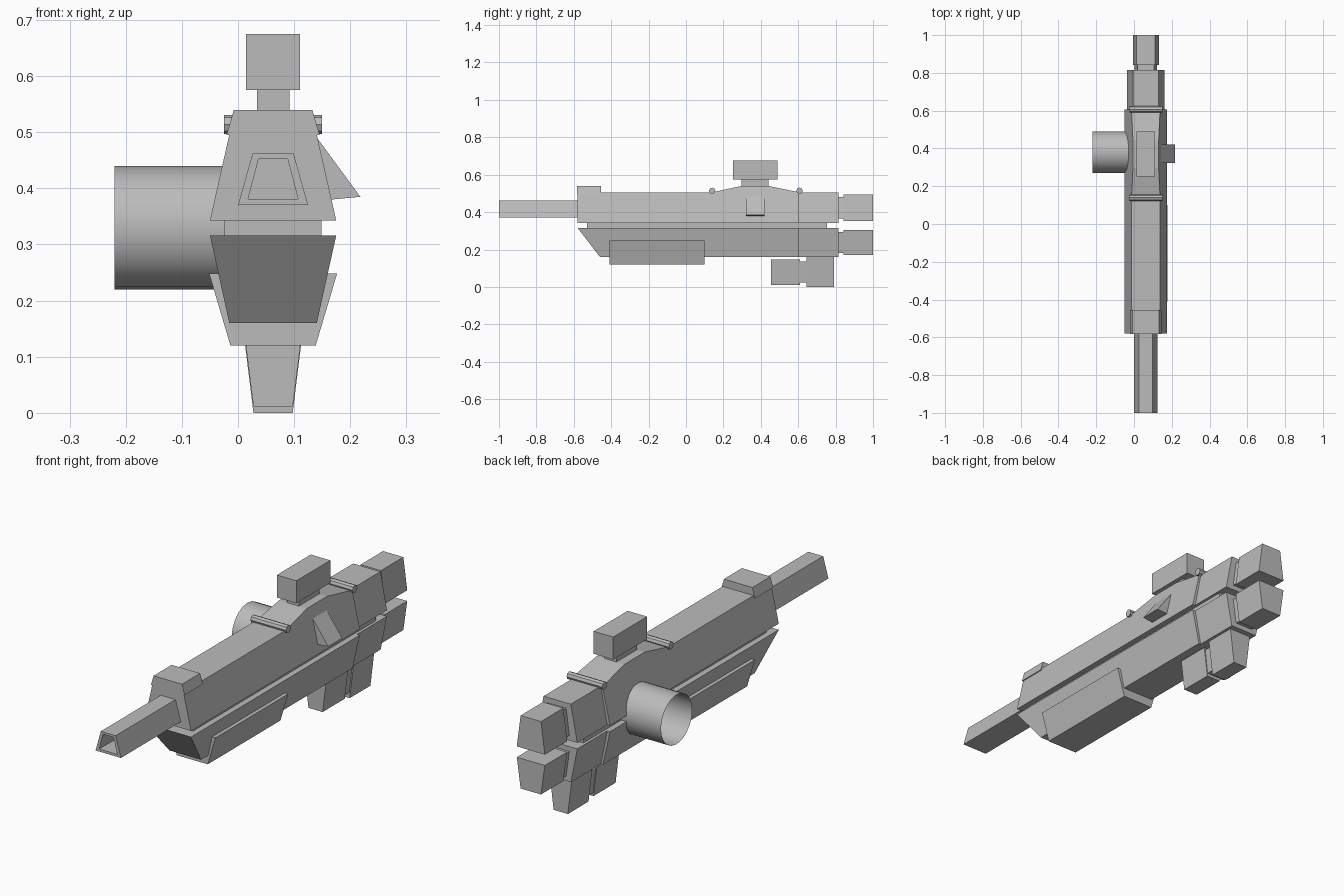
import bpy, bmesh, math

if "Cube" in bpy.data.objects:
    bpy.data.objects.remove(bpy.data.objects["Cube"])

CX = 0.0625  # centre line of the weapon body

mat = bpy.data.materials.new("grey_metal")
mat.diffuse_color = (0.5, 0.5, 0.5, 1)
mat.use_nodes = True
mat.node_tree.nodes["Principled BSDF"].inputs["Base Color"].default_value = mat.diffuse_color


def finish(name, bm, fix=True):
    if fix:
        bmesh.ops.recalc_face_normals(bm, faces=bm.faces)
    me = bpy.data.meshes.new(name)
    bm.to_mesh(me)
    bm.free()
    me.materials.append(mat)
    ob = bpy.data.objects.new(name, me)
    bpy.context.collection.objects.link(ob)
    return ob


def taper(name, profile, low, high):
    """Side profile (y, z) spread in x; half width runs linearly from low to high, each (z, half width)."""
    bm = bmesh.new()

    def hw(z):
        return low[1] + (high[1] - low[1]) * (z - low[0]) / (high[0] - low[0])
    left = [bm.verts.new((CX - hw(z), y, z)) for y, z in profile]
    right = [bm.verts.new((CX + hw(z), y, z)) for y, z in profile]
    bm.faces.new(left)
    bm.faces.new(right[::-1])
    n = len(profile)
    for i in range(n):
        j = (i + 1) % n
        bm.faces.new((left[i], right[i], right[j], left[j]))
    return finish(name, bm)


def block(name, y0, y1, z0, z1, w0, w1):
    return taper(name, [(y0, z0), (y1, z0), (y1, z1), (y0, z1)], (z0, w0), (z1, w1))


def tube(name, center, r, x0, x1, sides, caps):
    bm = bmesh.new()
    rings = []
    for x in (x0, x1):
        rings.append([bm.verts.new((x, center[0] + r * math.cos(2 * math.pi * i / sides),
                                    center[1] + r * math.sin(2 * math.pi * i / sides)))
                      for i in range(sides)])
    for i in range(sides):
        j = (i + 1) % sides
        f = bm.faces.new((rings[0][i], rings[0][j], rings[1][j], rings[1][i]))
        f.smooth = not caps
    if caps:
        bm.faces.new(rings[0][::-1])
        bm.faces.new(rings[1])
    else:
        bmesh.ops.recalc_face_normals(bm, faces=bm.faces)
        f = bm.faces[:][0]
        c = f.calc_center_median()
        if f.normal.y * (c.y - center[0]) + f.normal.z * (c.z - center[1]) < 0:
            bmesh.ops.reverse_faces(bm, faces=bm.faces)
    return finish(name, bm, caps)


# upper receiver with raised scope mount, and its slimmer rear section
taper("upper_body", [(-0.58, 0.343), (0.605, 0.343), (0.605, 0.506), (0.44, 0.54), (0.297, 0.54),
                     (0.14, 0.506), (-0.58, 0.506)], (0.343, 0.1125), (0.54, 0.068))
block("upper_rear", 0.6, 0.815, 0.343, 0.506, 0.099, 0.067)
block("front_sight", -0.582, -0.455, 0.495, 0.54, 0.083, 0.070)

# middle slab
block("middle_slab", -0.53, 0.755, 0.31, 0.35, 0.0865, 0.0865)

# lower receiver with sloped nose, and its slimmer rear section
taper("lower_body", [(-0.58, 0.316), (-0.46, 0.16), (0.605, 0.16), (0.605, 0.316)],
      (0.16, 0.078), (0.316, 0.1125))
block("lower_rear", 0.6, 0.815, 0.16, 0.316, 0.068, 0.099)

# stock pads with their necks
block("upper_stock_neck", 0.81, 0.85, 0.365, 0.482, 0.060, 0.044)
block("upper_stock_pad", 0.843, 1.0, 0.353, 0.495, 0.069, 0.050)
block("lower_stock_neck", 0.81, 0.85, 0.182, 0.294, 0.044, 0.060)
block("lower_stock_pad", 0.843, 1.0, 0.171, 0.305, 0.050, 0.069)

# underslung magazine
block("lower_magazine", -0.41, 0.10, 0.12, 0.248, 0.076, 0.114)

# grip blocks
block("rear_grip", 0.645, 0.79, 0.0, 0.162, 0.035, 0.055)
block("grip_link", 0.60, 0.65, 0.025, 0.137, 0.033, 0.046)
block("front_grip", 0.455, 0.61, 0.011, 0.147, 0.035, 0.052)

# hollow barrel
bm = bmesh.new()
section = [(0.0625, 0.37), (0.0365, 0.462)]
bore = [(0.0445, 0.381), (0.026, 0.452)]
loops = []
for y, ((w0, z0), (w1, z1)) in ((-0.57, section), (-1.0, section), (-1.0, bore), (-0.57, bore)):
    loops.append([bm.verts.new((CX + x, y, z))
                  for x, z in ((-w0, z0), (w0, z0), (w1, z1), (-w1, z1))])
for a, b in zip(loops, loops[1:] + loops[:1]):
    for i in range(4):
        j = (i + 1) % 4
        bm.faces.new((a[i], a[j], b[j], b[i]))
finish("barrel", bm)

# scope and its mount
block("scope_mount", 0.297, 0.44, 0.53, 0.58, 0.029, 0.029)
block("scope", 0.252, 0.49, 0.575, 0.675, 0.048, 0.048)

# cross rods
for label, y in (("front_rod", 0.14), ("rear_rod", 0.607)):
    tube(label, (y, 0.514), 0.017, CX - 0.0875, CX + 0.0875, 8, True)

# open side drum
tube("side_drum", (0.38, 0.33), 0.11, -0.22, 0.0, 20, False)

# wedge fin on the right side
bm = bmesh.new()
tri = [(0.13, 0.505), (0.218, 0.385), (0.155, 0.379)]
a, b = [[bm.verts.new((x, y, z)) for x, z in tri] for y in (0.322, 0.42)]
bm.faces.new(a)
bm.faces.new(b[::-1])
for i in range(3):
    j = (i + 1) % 3
    bm.faces.new((a[i], b[i], b[j], a[j]))
finish("side_fin", bm)
